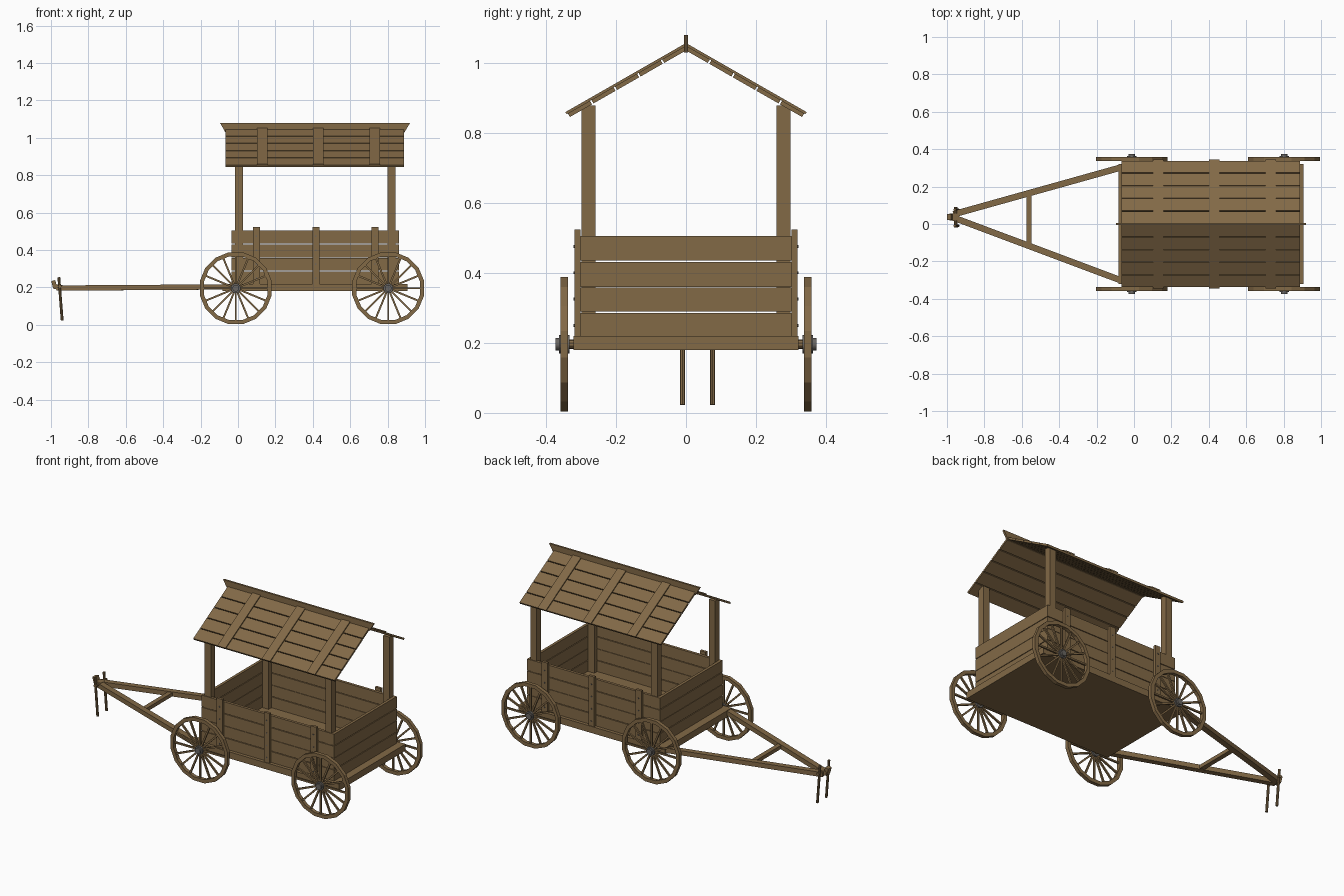
import bpy, bmesh, math
from mathutils import Vector, Matrix

if "Cube" in bpy.data.objects:
    bpy.data.objects.remove(bpy.data.objects["Cube"])


def material(name, rgb):
    m = bpy.data.materials.new(name)
    m.diffuse_color = (*rgb, 1)
    m.use_nodes = True
    m.node_tree.nodes["Principled BSDF"].inputs["Base Color"].default_value = m.diffuse_color
    return m


WOOD = material("brown wood", (0.225, 0.142, 0.062))
IRON = material("grey iron", (0.14, 0.13, 0.12))


def finish(name, bm, mat):
    bmesh.ops.recalc_face_normals(bm, faces=bm.faces)
    me = bpy.data.meshes.new(name)
    bm.to_mesh(me)
    bm.free()
    me.materials.append(mat)
    ob = bpy.data.objects.new(name, me)
    bpy.context.collection.objects.link(ob)
    return ob


def add_box(bm, lo, hi):
    lo, hi = Vector(lo), Vector(hi)
    bmesh.ops.create_cube(bm, size=1, matrix=Matrix.Translation((lo + hi) / 2)
                          @ Matrix.Diagonal((*(hi - lo), 1)))


def add_beam(bm, a, b, w, h, up=(0, 0, 1)):
    """Box running from a to b, w wide sideways and h thick along up."""
    a, b, up = Vector(a), Vector(b), Vector(up)
    x = (b - a).normalized()
    y = up.cross(x).normalized()
    z = x.cross(y)
    rot = Matrix((x, y, z)).transposed().to_4x4()
    bmesh.ops.create_cube(bm, size=1, matrix=Matrix.Translation((a + b) / 2) @ rot
                          @ Matrix.Diagonal(((b - a).length, w, h, 1)))


def add_rod(bm, a, b, r, n=10):
    a, b = Vector(a), Vector(b)
    rot = (b - a).to_track_quat('Z', 'Y').to_matrix().to_4x4()
    bmesh.ops.create_cone(bm, cap_ends=True, segments=n, radius1=r, radius2=r,
                          depth=(b - a).length, matrix=Matrix.Translation((a + b) / 2) @ rot)


def box(name, lo, hi, mat=WOOD):
    bm = bmesh.new()
    add_box(bm, lo, hi)
    return finish(name, bm, mat)


# Floor slab
box("floor", (-0.083, -0.322, 0.18), (0.906, 0.322, 0.22))

# Plank walls, four boards high with narrow gaps
LEVELS = [(0.22, 0.286), (0.290, 0.358), (0.360, 0.431), (0.435, 0.505)]
for label, s in (("front", -1), ("back", 1)):
    bm = bmesh.new()
    for z0, z1 in LEVELS:
        ys = sorted((s * 0.285, s * 0.302))
        add_box(bm, (-0.035, ys[0], z0), (0.86, ys[1], z1))
    finish(label + "_wall", bm, WOOD)
for label, x0 in (("left", -0.035), ("right", 0.843)):
    bm = bmesh.new()
    for z0, z1 in LEVELS:
        add_box(bm, (x0, -0.285, z0), (x0 + 0.017, 0.285, z1))
    finish(label + "_wall", bm, WOOD)

# Corner posts, wall battens and their nails
for label, s in (("front", -1), ("back", 1)):
    for px in (0.005, 0.82):
        ys = sorted((s * 0.258, s * 0.298))
        box(label + "_post", (px - 0.021, ys[0], 0.22), (px + 0.021, ys[1], 0.878))
    nails = bmesh.new()
    for bx in (0.098, 0.416, 0.732):
        ys = sorted((s * 0.302, s * 0.318))
        box(label + "_wall_batten", (bx - 0.019, ys[0], 0.22), (bx + 0.019, ys[1], 0.524))
        for z in (0.25, 0.325, 0.40, 0.475):
            add_rod(nails, (bx, s * 0.316, z), (bx, s * 0.321, z), 0.004, 6)
    finish(label + "_nails", nails, IRON)

# Pitched plank roof
ANG = math.radians(29.8)
PITCH = 0.388 / 5
for label, s in (("front", -1), ("back", 1)):
    down = Vector((0, s * math.cos(ANG), -math.sin(ANG)))
    up = Vector((0, s * math.sin(ANG), math.cos(ANG)))
    top = Vector((0, 0, 1.042))
    bm = bmesh.new()
    for i in range(5):
        c = top + down * (PITCH * (i + 0.5))
        add_beam(bm, c + Vector((-0.066, 0, 0)), c + Vector((0.888, 0, 0)),
                 PITCH - 0.005, 0.012, up)
    finish(label + "_roof_planks", bm, WOOD)
    bm = bmesh.new()
    for bx in (0.129, 0.429, 0.732):
        o = Vector((bx, 0, 0)) + top + up * 0.009
        add_beam(bm, o, o + down * 0.39, 0.056, 0.007, up)
    finish(label + "_roof_battens", bm, WOOD)

# Flared ridge board
bm = bmesh.new()
profile = [(-0.068, 1.03), (0.89, 1.03), (0.92, 1.08), (-0.096, 1.08)]
face = bm.faces.new([bm.verts.new((x, -0.006, z)) for x, z in profile])
ext = bmesh.ops.extrude_face_region(bm, geom=[face])
bmesh.ops.translate(bm, vec=(0, 0.012, 0),
                    verts=[v for v in ext["geom"] if isinstance(v, bmesh.types.BMVert)])
finish("ridge_board", bm, WOOD)

# Spoked wheels with hubs
N, R, RI, ZC, HW = 16, 0.196, 0.174, 0.196, 0.011
for wx in (-0.012, 0.803):
    for s in (-1, 1):
        yc = s * 0.348
        bm = bmesh.new()
        rings = []
        for i in range(N):
            a = 2 * math.pi * (i + 0.5) / N
            rings.append([bm.verts.new((wx + r * math.cos(a), yc + d, ZC + r * math.sin(a)))
                          for r, d in ((RI, -HW), (R, -HW), (R, HW), (RI, HW))])
        for i in range(N):
            p, q = rings[i], rings[(i + 1) % N]
            for k in range(4):
                m = (k + 1) % 4
                bm.faces.new((p[k], p[m], q[m], q[k]))
        finish("wheel_rim", bm, WOOD)
        bm = bmesh.new()
        for i in range(N):
            a = 2 * math.pi * i / N
            d = Vector((math.cos(a), 0, math.sin(a)))
            c = Vector((wx, yc, ZC))
            add_beam(bm, c + d * 0.015, c + d * (RI + 0.004), 0.010, 0.010, (0, 1, 0))
        finish("wheel_spokes", bm, WOOD)
        bm = bmesh.new()
        add_rod(bm, (wx, s * 0.333, ZC), (wx, s * 0.363, ZC), 0.026, 16)
        add_rod(bm, (wx, s * 0.363, ZC), (wx, s * 0.373, ZC), 0.018, 16)
        finish("wheel_hub", bm, IRON)
    bm = bmesh.new()
    add_rod(bm, (wx, -0.34, ZC), (wx, 0.34, ZC), 0.014)
    finish("axle", bm, WOOD)

# Drawbar: two converging shafts and a cross brace
for label, y in (("front", -0.305), ("back", 0.305)):
    bm = bmesh.new()
    add_beam(bm, (-0.06, y, 0.203), (-0.965, 0.04 + (0.012 if y > 0 else -0.006), 0.197),
             0.034, 0.028)
    finish(label + "_shaft", bm, WOOD)
box("shaft_brace", (-0.575, -0.118, 0.188), (-0.547, 0.168, 0.21))

# Drawbar tip, yoke bar and hanging pins
bm = bmesh.new()
add_beam(bm, (-0.94, 0.038, 0.20), (-0.985, 0.038, 0.205), 0.038, 0.026)
add_beam(bm, (-0.978, 0.038, 0.20), (-0.988, 0.038, 0.237), 0.032, 0.022, (1, 0, 0))
finish("drawbar_tip", bm, WOOD)
bm = bmesh.new()
add_rod(bm, (-0.953, -0.018, 0.205), (-0.953, 0.092, 0.205), 0.009)
finish("yoke_bar", bm, WOOD)
for y in (-0.010, 0.076):
    bm = bmesh.new()
    add_rod(bm, (-0.958, y, 0.255), (-0.940, y, 0.023), 0.0075, 8)
    finish("yoke_pin", bm, WOOD)
